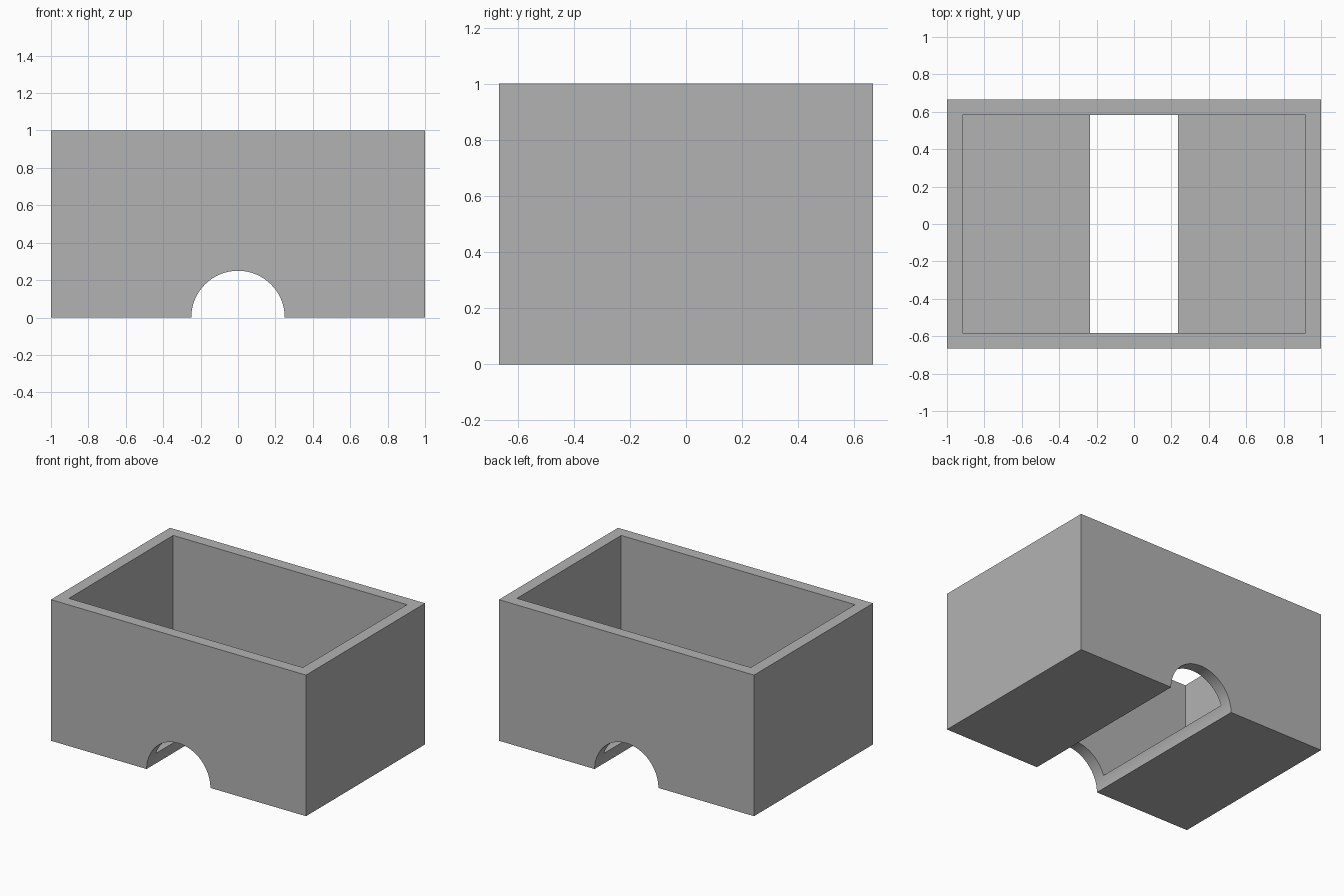
import bpy
import math

WIDTH, DEPTH, HEIGHT = 2.0, 1.333, 1.0
WALL = 0.083
ARCH_RADIUS = 0.25

default_cube = bpy.data.objects.get("Cube")
if default_cube:
    bpy.data.objects.remove(default_cube, do_unlink=True)

# One plain grey for the whole tray
grey = bpy.data.materials.new("plain grey")
grey.use_nodes = True
color = (0.45, 0.45, 0.45, 1.0)
grey.diffuse_color = color
grey.node_tree.nodes["Principled BSDF"].inputs["Base Color"].default_value = color


def add_block(name, size, bottom):
    """Box centred on x and y, resting on the height 'bottom'."""
    bpy.ops.mesh.primitive_cube_add(size=1, location=(0, 0, bottom + size[2] / 2))
    block = bpy.context.object
    block.name = name
    block.scale = size
    bpy.ops.object.transform_apply(location=True, rotation=True, scale=True)
    block.data.materials.append(grey)
    return block


def cut(target, cutter):
    """Subtract the cutter from the target, then discard the cutter."""
    cutter.hide_render = True
    bpy.context.view_layer.objects.active = target
    modifier = target.modifiers.new(cutter.name, 'BOOLEAN')
    modifier.operation = 'DIFFERENCE'
    modifier.solver = 'EXACT'
    modifier.object = cutter
    bpy.ops.object.modifier_apply(modifier=modifier.name)
    bpy.data.objects.remove(cutter, do_unlink=True)


# Outer body
box = add_block("open_box", (WIDTH, DEPTH, HEIGHT), 0)

# Hollow open at the top
hollow = add_block("hollow_cutter", (WIDTH - 2 * WALL, DEPTH - 2 * WALL, HEIGHT), WALL)
cut(box, hollow)

# Round arch running front to back through walls and floor
bpy.ops.mesh.primitive_cylinder_add(vertices=64, radius=ARCH_RADIUS, depth=2 * DEPTH,
                                    rotation=(math.pi / 2, 0, 0))
arch = bpy.context.object
arch.name = "arch_cutter"
arch.data.materials.append(grey)
cut(box, arch)

# Smooth arch, crisp corners
bpy.ops.object.select_all(action='DESELECT')
box.select_set(True)
bpy.context.view_layer.objects.active = box
bpy.ops.object.shade_smooth_by_angle(angle=math.radians(30))
